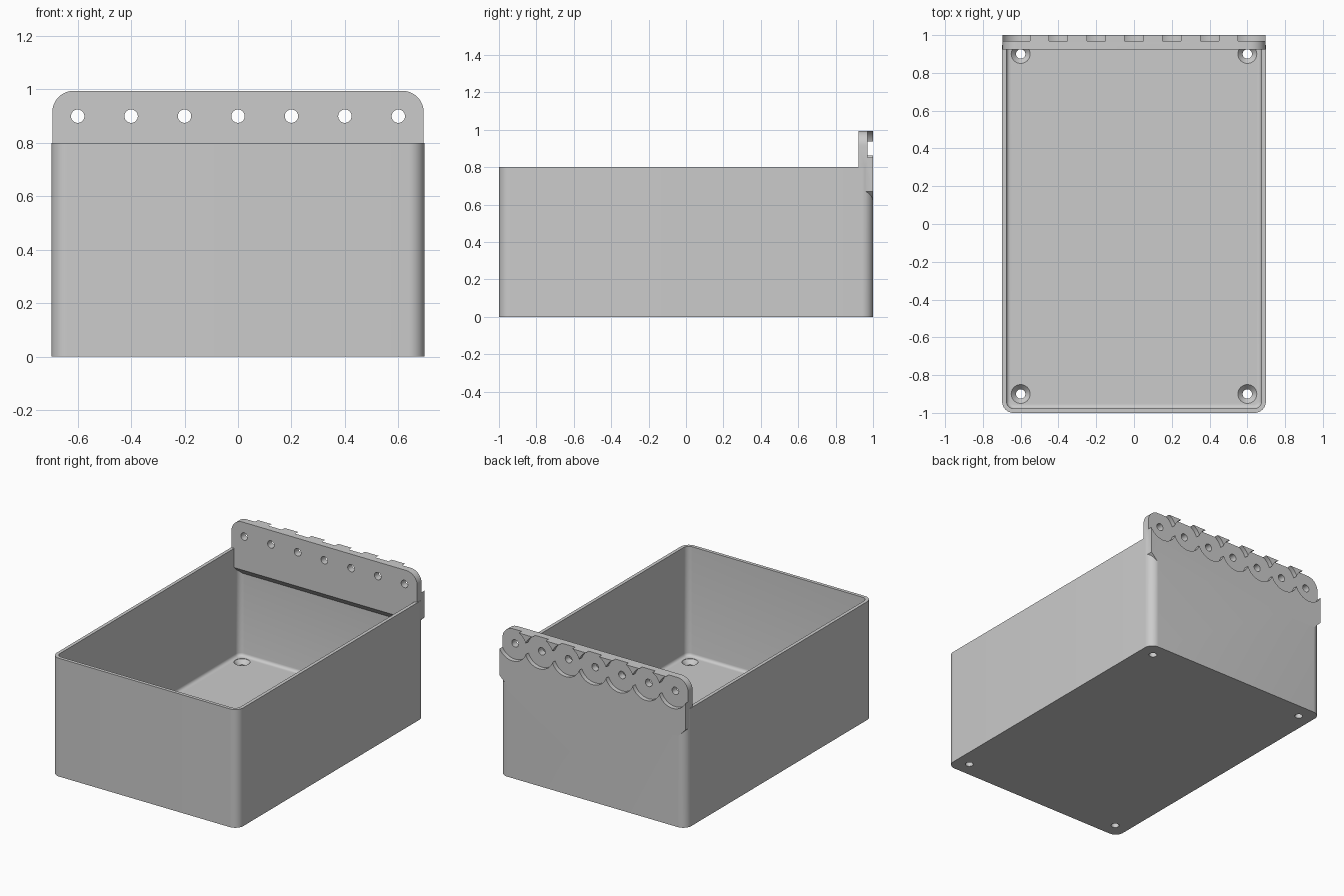
import bpy, bmesh
from math import sin, cos, pi, radians
from mathutils import Vector

if "Cube" in bpy.data.objects:
    bpy.data.objects.remove(bpy.data.objects["Cube"])

grey = bpy.data.materials.new("plain_grey")
grey.use_nodes = True
COLOUR = (0.6, 0.6, 0.6, 1)
grey.diffuse_color = COLOUR
grey.node_tree.nodes["Principled BSDF"].inputs["Base Color"].default_value = COLOUR


def arc(cx, cy, r, start, end, n):
    return [(cx + r * cos(start + (end - start) * i / n),
             cy + r * sin(start + (end - start) * i / n)) for i in range(n + 1)]


def rounded(hx, hy, r, n=10):
    """Rounded rectangle outline, centred on the origin."""
    pts = []
    for k, (sx, sy) in enumerate([(1, 1), (-1, 1), (-1, -1), (1, -1)]):
        pts += arc(sx * (hx - r), sy * (hy - r), r, k * pi / 2, (k + 1) * pi / 2, n)
    return pts


def circle(x, y, r, n=40):
    return arc(x, y, r, 0, 2 * pi, n)[:-1]


def loft(name, rings, axis="z", planes=()):
    """Solid through (outline, height) rings, optionally trimmed by planes."""
    bm = bmesh.new()
    loops = []
    for pts, h in rings:
        loops.append([bm.verts.new((a, b, h) if axis == "z" else (a, h, b)) for a, b in pts])
    n = len(loops[0])
    for lo, hi in zip(loops, loops[1:]):
        for i in range(n):
            bm.faces.new((lo[i], lo[(i + 1) % n], hi[(i + 1) % n], hi[i]))
    bm.faces.new(loops[0])
    bm.faces.new(loops[-1])
    bmesh.ops.recalc_face_normals(bm, faces=bm.faces)
    for co, no in planes:
        geom = bm.verts[:] + bm.edges[:] + bm.faces[:]
        cut = bmesh.ops.bisect_plane(bm, geom=geom, plane_co=co, plane_no=no, clear_outer=True)
        rim = [e for e in cut["geom_cut"] if isinstance(e, bmesh.types.BMEdge)]
        bmesh.ops.edgeloop_fill(bm, edges=rim)
    bmesh.ops.recalc_face_normals(bm, faces=bm.faces)
    mesh = bpy.data.meshes.new(name)
    bm.to_mesh(mesh)
    bm.free()
    mesh.materials.append(grey)
    obj = bpy.data.objects.new(name, mesh)
    bpy.context.collection.objects.link(obj)
    return obj


def combine(target, tool, operation="DIFFERENCE"):
    bpy.context.view_layer.objects.active = target
    mod = target.modifiers.new("combine", "BOOLEAN")
    mod.operation = operation
    mod.solver = "EXACT"
    mod.object = tool
    bpy.ops.object.modifier_apply(modifier=mod.name)
    bpy.data.objects.remove(tool)


# Open bin with a small fillet round the floor
outer = rounded(0.698, 1.0, 0.06)
storage_bin = loft("storage_bin", [(outer, 0), (outer, 0.8)])
inner = rounded(0.675, 0.977, 0.038)
fillet = [(rounded(0.675 - d, 0.977 - d, 0.038 - d), 0.08 - h)
          for d, h in [(0.02 * (1 - cos(a)), 0.02 * sin(a)) for a in
                       [pi / 2 * i / 4 for i in range(4, 0, -1)]]]
combine(storage_bin, loft("cavity", fillet + [(inner, 0.08), (inner, 1.1)]))

# Hanging rail on the back, its underside sloping into the wall
RAIL_X, RAIL_Y, RAIL_Z = 0.695, 0.923, 0.67
profile = ([(-RAIL_X, 0.62), (RAIL_X, 0.62)]
           + arc(0.615, 0.915, 0.08, 0, pi / 2, 10)
           + arc(-0.615, 0.915, 0.08, pi / 2, pi, 10))
slopes = [(Vector((0, RAIL_Y, RAIL_Z)), Vector((0, -1, -1))),
          (Vector((RAIL_X, 1, RAIL_Z)), Vector((1, 0, -1))),
          (Vector((-RAIL_X, 1, RAIL_Z)), Vector((-1, 0, -1)))]
rail = loft("hanging_rail", [(profile, RAIL_Y), (profile, 1.0)], "y", slopes)
combine(storage_bin, rail, "UNION")

# Overlapping round recesses and through holes along the rail
for i in range(-3, 4):
    for radius, depth in ((0.107, 0.97), (0.025, 0.85)):
        outline = circle(0.2 * i, 0.9, radius)
        combine(storage_bin, loft("rail_cutter", [(outline, depth), (outline, 1.1)], "y"))

# Countersunk screw holes in the floor
for x in (-0.6, 0.6):
    for y in (-0.9, 0.9):
        rings = [(circle(x, y, r), z) for r, z in
                 ((0.025, -0.1), (0.025, 0.03), (0.05, 0.058), (0.05, 0.1))]
        combine(storage_bin, loft("screw_cutter", rings))

bpy.ops.object.select_all(action="DESELECT")
storage_bin.select_set(True)
bpy.context.view_layer.objects.active = storage_bin
bpy.ops.object.shade_smooth_by_angle(angle=radians(30))
